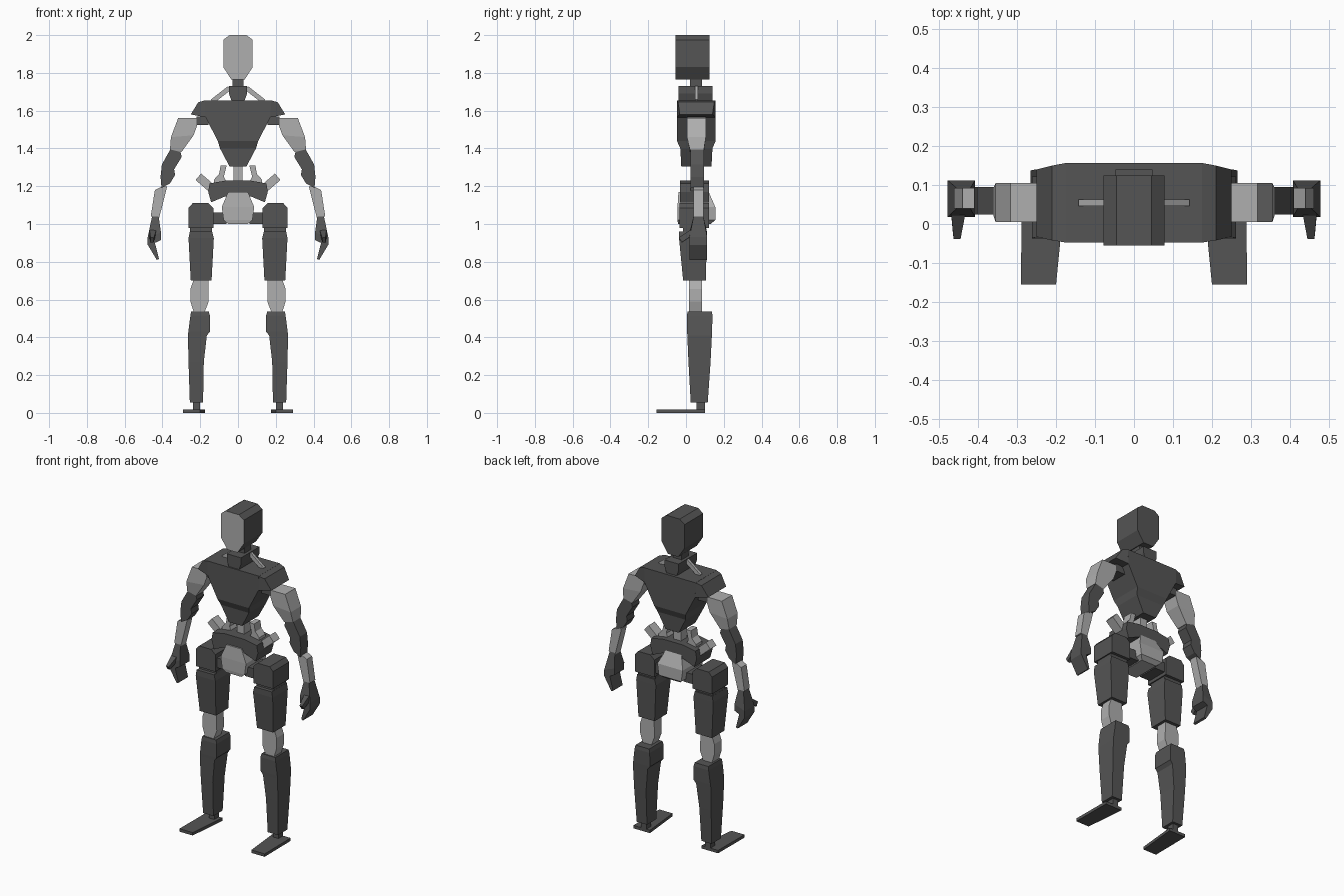
import bpy, bmesh
from mathutils import Vector


def material(name, v):
    m = bpy.data.materials.new(name)
    m.diffuse_color = (v, v, v, 1)
    return m


DARK = material("dark_shell", 0.09)
LIGHT = material("light_joint", 0.43)


def skin(name, rings, mat, mirror=False):
    """Join matching rings of points into a closed solid."""
    bm = bmesh.new()
    vs = [[bm.verts.new(p) for p in r] for r in rings]
    bm.faces.new(vs[0])
    bm.faces.new(vs[-1][::-1])
    n = len(rings[0])
    for a, b in zip(vs, vs[1:]):
        for i in range(n):
            j = (i + 1) % n
            bm.faces.new((a[i], b[i], b[j], a[j]))
    bmesh.ops.recalc_face_normals(bm, faces=bm.faces[:])
    me = bpy.data.meshes.new(name)
    bm.to_mesh(me)
    bm.free()
    me.materials.append(mat)
    ob = bpy.data.objects.new(name, me)
    bpy.context.collection.objects.link(ob)
    if mirror:
        ob.modifiers.new("mirror", 'MIRROR').use_mirror_merge = False
    return ob


def loft(name, secs, mat, mirror=False):
    """Stack of rectangles: (z, x0, x1, y0, y1)."""
    return skin(name, [[(a, c, z), (b, c, z), (b, d, z), (a, d, z)]
                       for z, a, b, c, d in secs], mat, mirror)


def prism(name, pts, y0, y1, mat, mirror=False):
    """Front outline (x, z[, y0, y1]) extruded in depth."""
    full = [p if len(p) == 4 else (*p, y0, y1) for p in pts]
    return skin(name, [[(p[0], p[2], p[1]) for p in full],
                       [(p[0], p[3], p[1]) for p in full]], mat, mirror)


def strut(name, p, q, w0, w1, depth, mat):
    """Mirrored bar from p to q, tapering from w0 to w1."""
    p, q = Vector(p), Vector(q)
    d = (q - p).normalized()
    side = d.cross(Vector((0, 1, 0))).normalized()
    up = side.cross(d)
    rings = [[c + side * sx * w / 2 + up * sy * depth / 2
              for sx, sy in ((-1, -1), (1, -1), (1, 1), (-1, 1))]
             for c, w in ((p, w0), (q, w1))]
    return skin(name, rings, mat, True)


def sym(half):
    return half + [(-x, z) for x, z in reversed(half)]


# Head with a light face plate
head = prism("head", sym([(.045, 2.0), (.078, 1.975), (.078, 1.83), (.035, 1.765)]),
             -.055, .125, DARK)
head.data.materials.append(LIGHT)
head.data.polygons[0].material_index = 1

# Neck, collar and neck braces
loft("neck", [(1.72, -.03, .03, .02, .085), (1.775, -.03, .03, .02, .085)], DARK)
prism("collar", sym([(.048, 1.73), (.048, 1.69), (.03, 1.64)]), -.04, .14, DARK)
strut("neck_brace", (.045, .055, 1.72), (.135, .055, 1.65), .025, .025, .017, LIGHT)

# Torso with a stepped chest and angled shoulder caps
loft("torso", [(1.305, -.045, .045, -.025, .135), (1.40, -.095, .095, -.03, .14),
               (1.44, -.107, .107, -.048, .157), (1.565, -.172, .172, -.048, .157),
               (1.655, -.175, .175, -.048, .157)], DARK)
prism("shoulder_cap", [(.172, 1.655), (.21, 1.645, -.042, .15), (.25, 1.58, -.033, .14),
                       (.172, 1.565)], -.048, .157, DARK, True)
loft("shoulder_joint", [(1.525, .155, .22, .005, .105), (1.57, .165, .22, .005, .105)], DARK, True)

# Arms
prism("upper_arm", [(.22, 1.56), (.317, 1.56), (.355, 1.46), (.235, 1.47), (.215, 1.525)],
      .005, .105, LIGHT, True)
prism("lower_upper_arm", [(.235, 1.47, .005, .105), (.355, 1.46, .005, .105), (.36, 1.395), (.30, 1.38)],
      .02, .095, LIGHT, True)
prism("elbow", [(.305, 1.385), (.358, 1.395), (.403, 1.315), (.41, 1.25), (.405, 1.19),
                (.36, 1.215), (.333, 1.26), (.338, 1.29), (.298, 1.355)], .025, .095, DARK, True)
prism("forearm", [(.375, 1.20), (.41, 1.195), (.44, 1.18), (.462, 1.04), (.418, 1.03), (.387, 1.15)],
      .04, .092, LIGHT, True)
prism("palm", [(.42, 1.04, .04, .092), (.455, 1.04, .04, .092), (.478, .93), (.408, .955)],
      .018, .112, DARK, True)
prism("fingers", [(.408, .955), (.478, .93), (.478, .89), (.43, .81), (.418, .815), (.44, .90),
                  (.408, .915)], .018, .112, DARK, True)
strut("thumb", (.452, .03, .955), (.455, -.03, .915), .035, .018, .03, DARK)

# Waist
loft("spine", [(1.21, -.025, .025, .025, .085), (1.31, -.025, .025, .025, .085)], LIGHT)
prism("waist_side", [(.06, 1.31), (.092, 1.31), (.10, 1.265), (.127, 1.235), (.127, 1.21),
                     (.055, 1.21), (.075, 1.25)], .025, .085, LIGHT, True)
strut("hip_fin", (.21, .055, 1.25), (.135, .055, 1.185), .045, .045, .06, LIGHT)

# Pelvis
prism("pelvis_belt", sym([(.065, 1.23), (.15, 1.215), (.158, 1.17), (.142, 1.115), (.07, 1.145)]),
      -.032, .122, DARK)
loft("pelvis_core", [(1.0, -.052, .052, -.042, .13), (1.02, -.076, .076, -.045, .155),
                     (1.09, -.086, .086, -.045, .155), (1.17, -.052, .052, -.04, .12)], LIGHT)
loft("hip_axle", [(1.0, .06, .14, -.02, .11), (1.06, .06, .14, -.02, .11)], DARK, True)
prism("hip", [(.13, .98), (.262, .98), (.262, 1.085), (.24, 1.11), (.157, 1.11), (.13, 1.085)],
      -.035, .122, DARK, True)

# Legs
loft("thigh_joint", [(.91, .137, .253, -.015, .095), (.985, .137, .255, -.015, .105)], DARK, True)
loft("thigh", [(.70, .14, .25, -.015, .105), (.925, .128, .262, -.037, .11),
               (.96, .137, .255, -.037, .11)], DARK, True)
prism("knee", [(.157, .705), (.235, .705), (.252, .655), (.252, .59), (.232, .525), (.18, .525),
               (.155, .59), (.157, .67)], .015, .085, LIGHT, True)
loft("shin", [(.055, .185, .255, .025, .115), (.27, .181, .262, .013, .13),
              (.41, .165, .265, .007, .137), (.43, .149, .263, .006, .138),
              (.515, .149, .252, .005, .14), (.537, .155, .248, .008, .137)], DARK, True)
loft("ankle", [(.01, .2, .237, .055, .1), (.06, .2, .237, .055, .1)], DARK, True)

# Feet: flat plates, narrower at the toe
plan = [(.29, -.155), (.2, -.155), (.175, .1), (.288, .1)]
skin("foot", [[(x, y, z) for x, y in plan] for z in (0, .018)], DARK, True)
